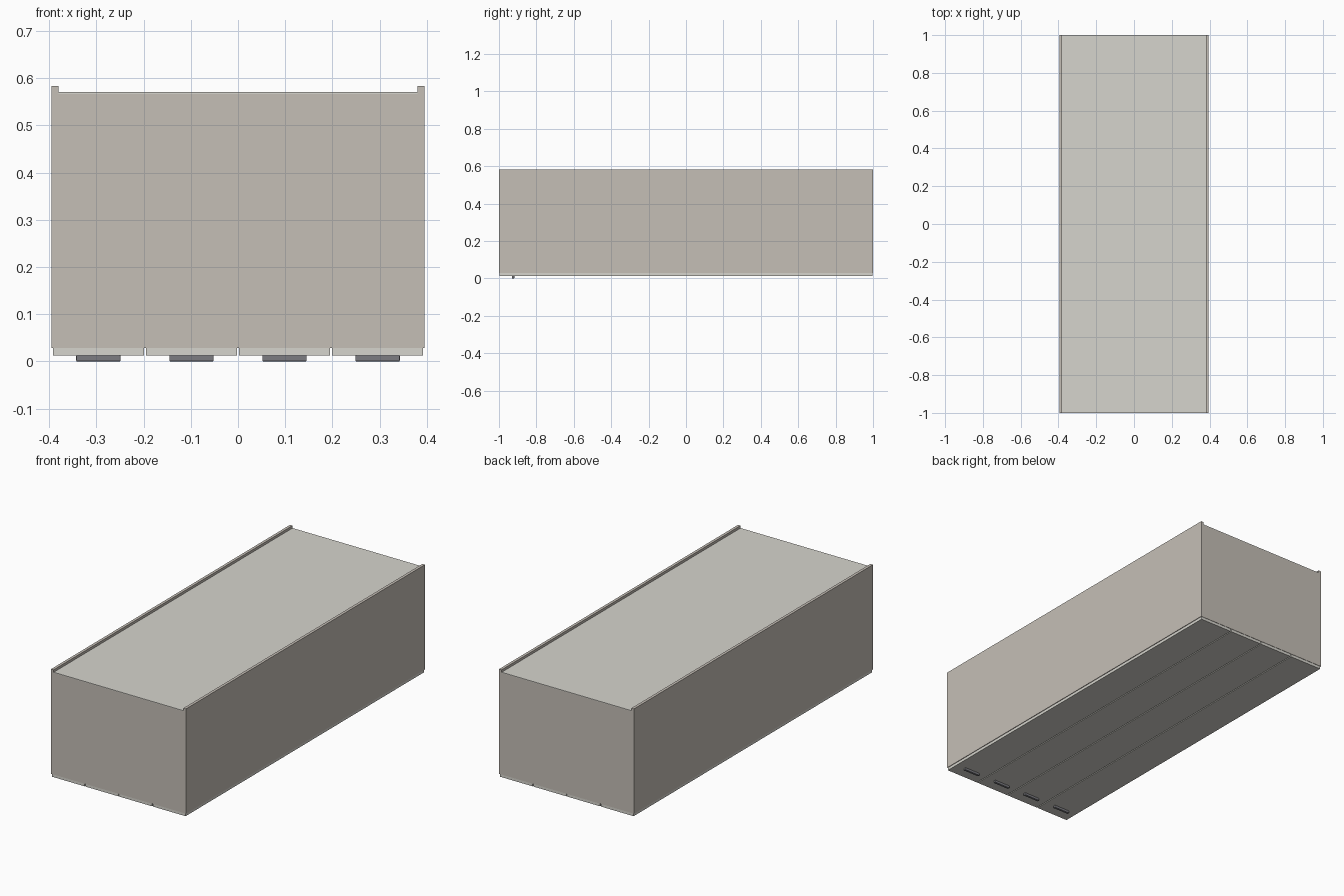
import bpy, bmesh

if "Cube" in bpy.data.objects:
    bpy.data.objects.remove(bpy.data.objects["Cube"])


def material(name, rgb):
    m = bpy.data.materials.new(name)
    m.diffuse_color = (*rgb, 1)
    m.use_nodes = True
    m.node_tree.nodes["Principled BSDF"].inputs["Base Color"].default_value = m.diffuse_color
    return m


BEIGE = material("warm_beige", (0.56, 0.52, 0.47))
PALE = material("pale_grey", (0.67, 0.66, 0.61))
DARK = material("dark_metal", (0.20, 0.20, 0.22))


def box(name, x, y, z, mat, bevel=0):
    """Box from (min, max) pairs on each axis."""
    bm = bmesh.new()
    bmesh.ops.create_cube(bm, size=1)
    for v in bm.verts:
        v.co = [r[0] if c < 0 else r[1] for c, r in zip(v.co, (x, y, z))]
    me = bpy.data.meshes.new(name)
    bm.to_mesh(me)
    bm.free()
    me.materials.append(mat)
    ob = bpy.data.objects.new(name, me)
    bpy.context.collection.objects.link(ob)
    if bevel:
        mod = ob.modifiers.new("soft_edge", "BEVEL")
        mod.width = bevel
        mod.segments = 2
    return ob


W, T = 0.395, 0.015            # half width, board thickness
FRONT, BACK, RIM = 0.028, 0.570, 0.583

# Side boards, standing proud of the back panel
for side, s in (("left", -1), ("right", 1)):
    box(f"{side}_side_board", sorted((s * W, s * (W - T))), (-1, 1),
        (FRONT, RIM), BEIGE)

# End boards
for end, s in (("lower", -1), ("upper", 1)):
    box(f"{end}_end_board", (-W + T, W - T), sorted((s, s * (1 - T))),
        (FRONT, BACK - 0.004), BEIGE)

# Thin back panel
box("back_panel", (-W + T, W - T), (-1, 1), (BACK - 0.004, BACK), PALE)

# Inner dividers behind the door gaps
for i in (-1, 0, 1):
    c = i * 0.197
    box(f"divider_{i + 2}", (c - T / 2, c + T / 2), (-1 + T, 1 - T),
        (FRONT, BACK - 0.004), BEIGE)

# Four doors, each with a short pull near one end
for i in range(4):
    c = (i - 1.5) * 0.197
    box(f"door_{i + 1}", (c - 0.096, c + 0.096), (-0.998, 0.998),
        (0.013, FRONT), PALE)
    box(f"door_handle_{i + 1}", (c - 0.047, c + 0.047), (-0.931, -0.918),
        (0, 0.013), DARK, bevel=0.002)
